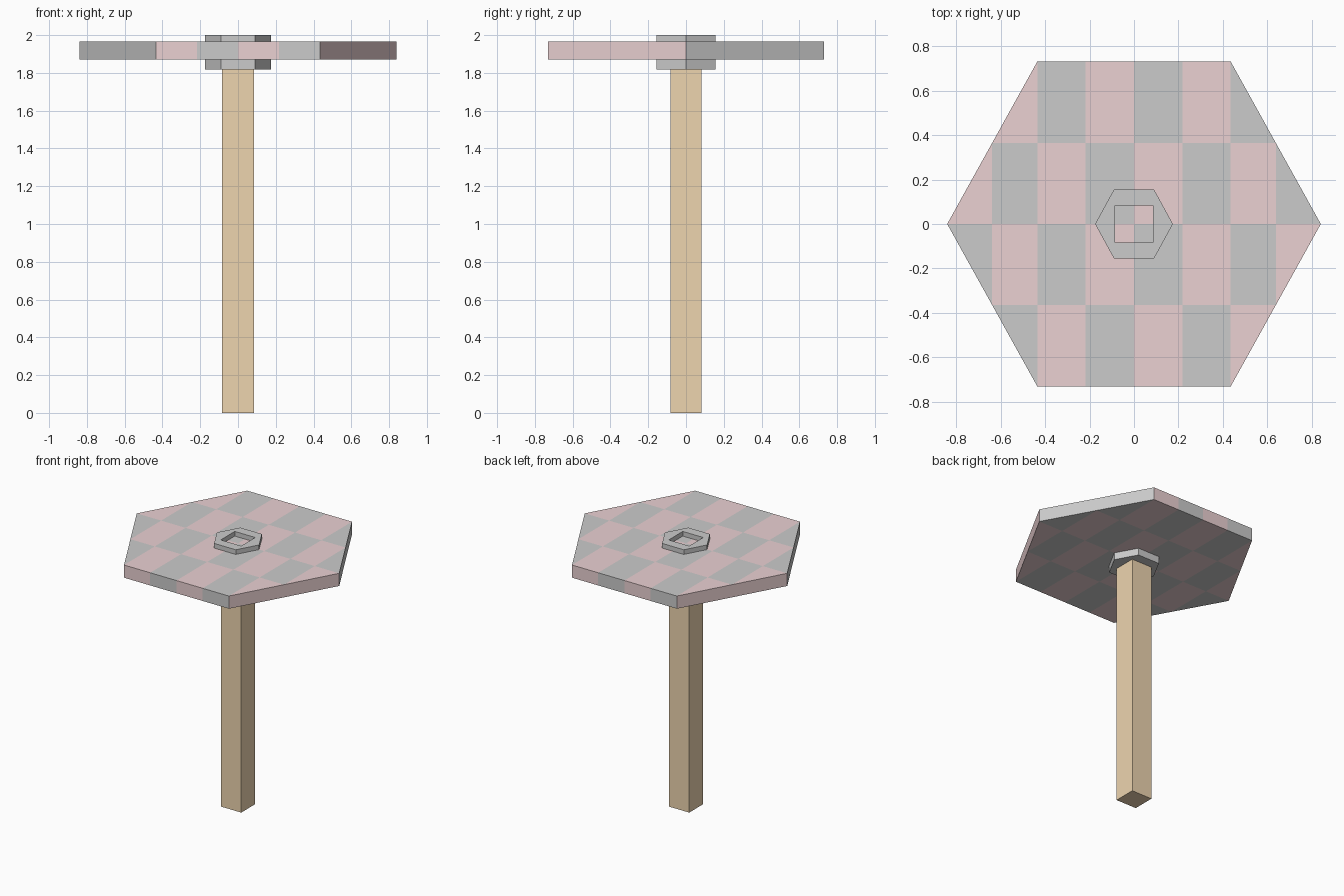
import bpy, bmesh
from mathutils import Vector

if "Cube" in bpy.data.objects:
    bpy.data.objects.remove(bpy.data.objects["Cube"])


def material(name, rgb):
    m = bpy.data.materials.new(name)
    m.diffuse_color = (*rgb, 1)
    m.use_nodes = True
    m.node_tree.nodes["Principled BSDF"].inputs["Base Color"].default_value = m.diffuse_color
    return m


WOOD = material("wood", (0.85, 0.66, 0.43))
PINK = material("pink", (0.83, 0.64, 0.65))
GREY = material("grey", (0.70, 0.70, 0.70))


def hexagon(r, half_flat, depth):
    return [(r, 0), (half_flat, depth), (-half_flat, depth),
            (-r, 0), (-half_flat, -depth), (half_flat, -depth)]


def rectangle(x, y):
    return [(x, y), (-x, y), (-x, -y), (x, -y)]


def prism(loops, z0, z1):
    """Extruded outline; any loop after the first is a hole."""
    bm = bmesh.new()
    edges = []
    for pts in loops:
        vs = [bm.verts.new((x, y, z0)) for x, y in pts]
        edges += [bm.edges.new((vs[i - 1], vs[i])) for i in range(len(vs))]
    if len(loops) == 1:
        bm.faces.new(vs)
    else:
        bmesh.ops.triangle_fill(bm, edges=edges, use_beauty=True)
    geo = bmesh.ops.extrude_face_region(bm, geom=bm.faces[:], use_keep_orig=True)["geom"]
    top = [g for g in geo if isinstance(g, bmesh.types.BMVert)]
    bmesh.ops.translate(bm, verts=top, vec=(0, 0, z1 - z0))
    bmesh.ops.recalc_face_normals(bm, faces=bm.faces[:])
    return bm


def finish(bm, name, mats):
    me = bpy.data.meshes.new(name)
    bm.to_mesh(me)
    bm.free()
    for m in mats:
        me.materials.append(m)
    ob = bpy.data.objects.new(name, me)
    bpy.context.collection.objects.link(ob)
    return ob


PLATE_Z = (1.87, 1.965)
SHAFT = rectangle(0.085, 0.083)

# Square wooden pole, reaching the underside of the plate
finish(prism([SHAFT], 0, PLATE_Z[0]), "pole", [WOOD])

# Hexagonal collars with a square socket, below and above the plate
for name, z0, z1 in (("lower_collar", 1.817, PLATE_Z[0]), ("upper_collar", PLATE_Z[1], 2.0)):
    finish(prism([hexagon(0.175, 0.09, 0.155), SHAFT], z0, z1), name, [GREY])

# Hexagonal plate, sliced into a grid and coloured as a checkerboard
bm = prism([hexagon(0.84, 0.435, 0.73)], *PLATE_Z)
x_cuts = [-0.6375, -0.435, -0.2175, 0, 0.2175, 0.435, 0.6375]
y_cuts = [-0.365, 0, 0.365]
for axis, cuts in ((0, x_cuts), (1, y_cuts)):
    for c in cuts:
        n = Vector((0, 0, 0))
        n[axis] = 1
        bmesh.ops.bisect_plane(bm, geom=bm.verts[:] + bm.edges[:] + bm.faces[:],
                               dist=1e-4, plane_co=n * c, plane_no=n)
for f in bm.faces:
    p = f.calc_center_median()
    cell = sum(p.x > c for c in x_cuts) + sum(p.y > c for c in y_cuts)
    f.material_index = 1 - cell % 2
finish(bm, "checkered_plate", [GREY, PINK])
